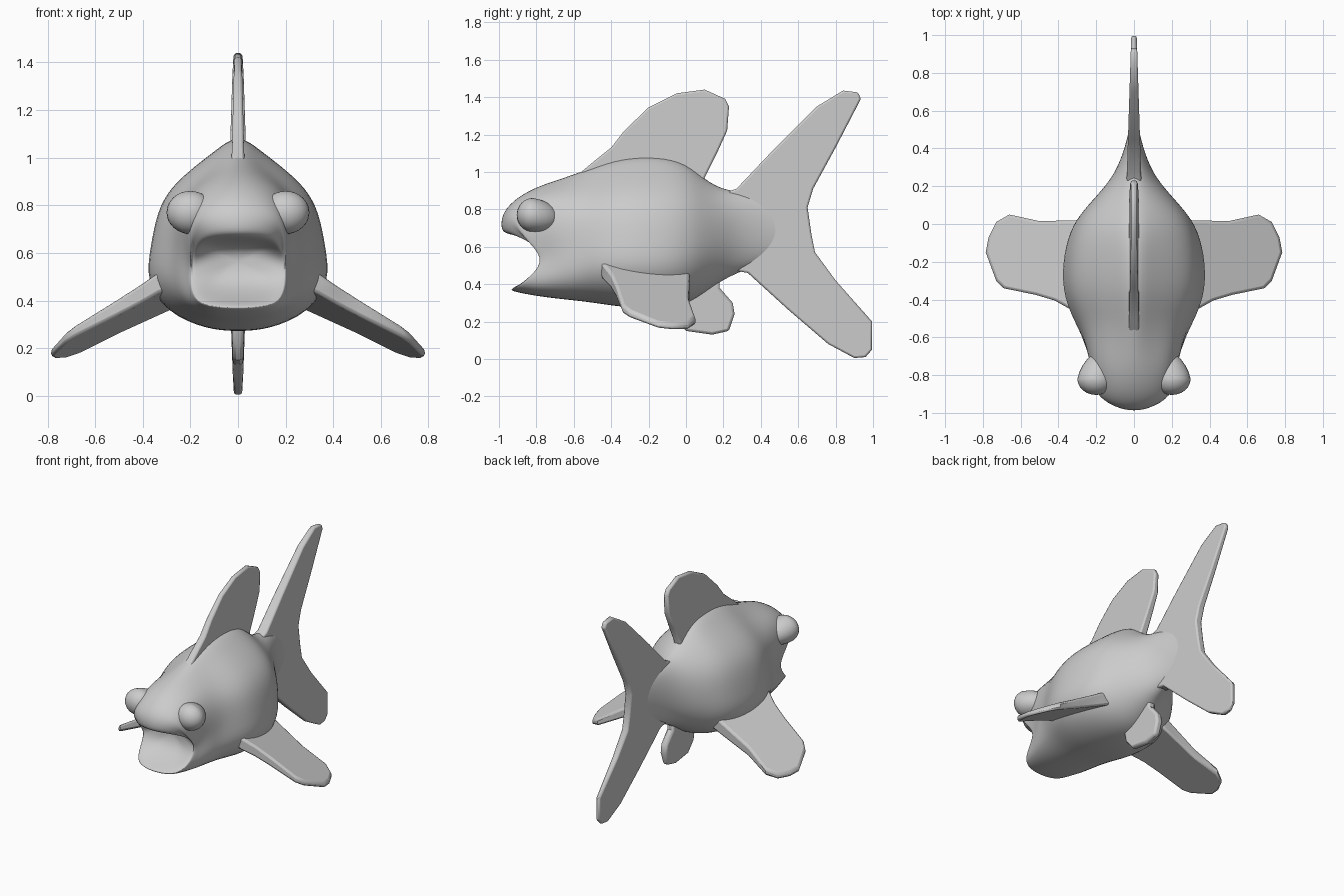
import bpy, bmesh, math
from mathutils import Vector

if "Cube" in bpy.data.objects:
    bpy.data.objects.remove(bpy.data.objects["Cube"])

GREY = (0.6, 0.6, 0.6, 1)
mat = bpy.data.materials.new("fish grey")
mat.use_nodes = True
mat.diffuse_color = GREY
mat.node_tree.nodes["Principled BSDF"].inputs["Base Color"].default_value = GREY


def finish(name, bm, subdiv=0, bevel=0):
    bmesh.ops.recalc_face_normals(bm, faces=bm.faces)
    mesh = bpy.data.meshes.new(name)
    bm.to_mesh(mesh)
    bm.free()
    mesh.materials.append(mat)
    ob = bpy.data.objects.new(name, mesh)
    bpy.context.collection.objects.link(ob)
    if subdiv:
        mod = ob.modifiers.new("smooth", "SUBSURF")
        mod.levels = mod.render_levels = subdiv
    if bevel:
        mod = ob.modifiers.new("rounded_rim", "BEVEL")
        mod.width, mod.segments = bevel, 2
        mod.angle_limit = math.radians(50)
    bpy.ops.object.select_all(action="DESELECT")
    bpy.context.view_layer.objects.active = ob
    ob.select_set(True)
    if subdiv:
        bpy.ops.object.shade_smooth()
    else:
        bpy.ops.object.shade_smooth_by_angle(angle=math.radians(40))


def lookup(table, v):
    """Piecewise linear interpolation."""
    if v <= table[0][0]:
        return table[0][1]
    for (a, fa), (b, fb) in zip(table, table[1:]):
        if v <= b:
            return fa + (fb - fa) * (v - a) / (b - a)
    return table[-1][1]


# Face outline: lower lip, mouth hollow, overhanging snout
FACE = [(.36, -.95), (.40, -.90), (.47, -.82), (.55, -.78), (.62, -.80),
        (.67, -.98), (.74, -1.02), (.80, -.98)]


def face_y(x, z):
    return lookup(FACE, z) + (2.2 if z > .66 else .6) * x * x


# Half cross-sections: peaked back with low flanks, round tail root, boxy head
FLANK = [(0, 1), (.25, .91), (.62, .785), (.88, .65), (.97, .43), (1.03, .25),
         (.78, .09), (.35, .01), (0, 0)]
ROUND = [(math.sin(math.pi * i / 8), .5 + .5 * math.cos(math.pi * i / 8)) for i in range(9)]
BOX = [(0, 1), (.5, .99), (.9, .93), (1.02, .7), (1.02, .45), (1.02, .25),
       (.9, .06), (.5, .01), (0, 0)]


def section(low, high, width, target, mix):
    half = []
    for (ax, az), (bx, bz) in zip(FLANK, target):
        x, z = ax + (bx - ax) * mix, az + (bz - az) * mix
        half.append((x * width, low + z * (high - low)))
    return half + [(-x, z) for x, z in half[-2:0:-1]]


# Body and head: one loft from the tail root to the open mouth
BODY = [(.58, .62, .76, .012, 1), (.45, .53, .86, .035, 1), (.3, .465, .9, .085, 1),
        (.2, .42, .91, .155, .9), (.1, .35, .97, .25, .6), (0, .285, 1.07, .33, .25),
        (-.15, .265, 1.11, .375, 0), (-.35, .275, 1.1, .385, 0), (-.5, .3, 1.045, .325, 0)]
HEAD = [(.3, .315, .985, .28, .3), (.6, .33, .935, .25, .6),
        (.85, .35, .87, .215, .85), (1, .365, .785, .2, 1)]
rings = [[(x, y, z) for x, z in section(*shape, ROUND, mix)] for y, *shape, mix in BODY]
for s, *shape, mix in HEAD:
    rings.append([(x, -.5 + s * (face_y(x, z) + .5), z) for x, z in section(*shape, BOX, mix)])

# Mouth lining: under the snout, over the lips, then into the hollow
MOUTH = [(.19, .375, .70, -1.1), (.185, .385, .67, -1.1), (.175, .405, .655, -.87),
         (.12, .47, .63, -.76), (.03, .55, .58, -.74)]
for width, low, high, front in MOUTH:
    rings.append([(x, max(face_y(x, z), front), z)
                  for x, z in section(low, high, width, BOX, 1)])

bm = bmesh.new()
loops = [[bm.verts.new(p) for p in ring] for ring in rings]
for a, b in zip(loops, loops[1:]):
    for i in range(len(a)):
        j = (i + 1) % len(a)
        bm.faces.new((a[i], a[j], b[j], b[i]))
bm.faces.new(loops[0])
bm.faces.new(loops[-1])
finish("body", bm, subdiv=2)


def plate(name, outline, place, bevel):
    """Closed fin from an outline; place(u, v, side) gives each point."""
    bm = bmesh.new()
    a, b = [[bm.verts.new(place(u, v, s)) for u, v in outline] for s in (-1, 1)]
    for i in range(len(a)):
        j = (i + 1) % len(a)
        bm.faces.new((a[i], a[j], b[j], b[i]))
    bm.faces.new(a)
    bm.faces.new(b)
    finish(name, bm, bevel=bevel)


# Upright fins, outlines in (y, z)
DORSAL = [(-.62, .95), (-.5, 1.05), (-.4, 1.13), (-.33, 1.22), (-.2, 1.345), (-.05, 1.42),
          (.1, 1.44), (.21, 1.39), (.23, 1.35), (.22, 1.22), (.17, 1.11),
          (.1, .97), (.1, .88), (-.3, .9)]
TAIL = [(.17, .875), (.27, .91), (.45, 1.1), (.7, 1.35), (.84, 1.435), (.92, 1.425),
        (.935, 1.39), (.8, 1.13), (.68, .91), (.65, .81), (.67, .67), (.69, .57),
        (.8, .42), (.995, .2), (.995, .05), (.96, .01), (.9, .005), (.76, .08),
        (.55, .26), (.33, .46), (.25, .475), (.17, .52)]
ANAL = [(-.08, .34), (-.06, .22), (0, .15), (.14, .13), (.23, .15), (.26, .24),
        (.25, .3), (.18, .38), (.18, .46), (0, .46)]
plate("dorsal_fin", DORSAL, lambda y, z, s: (s * (.028 - .026 * (z - .95)), y, z), .01)
plate("tail_fin", TAIL, lambda y, z, s: (s * (.04 - .032 * (y - .2)), y, z), .01)
plate("anal_fin", ANAL, lambda y, z, s: (s * (.022 + .02 * (z - .13)), y, z), .014)

# Side fins, outline in (x, y), sloping down and backward
PECTORAL = [(.2, -.46), (.34, -.45), (.42, -.405), (.52, -.375), (.69, -.34), (.73, -.3),
            (.785, -.15), (.77, -.07), (.73, .01), (.66, .05), (.5, .015), (.3, .02), (.2, .02)]


def pectoral(mirror):
    def place(x, y, s):
        mid = .41 - .52 * (x - .35) - .2 * (y + .17)
        return (mirror * x, y, mid + s * (.044 - .06 * (x - .35)))
    return place


for label, m in (("left", 1), ("right", -1)):
    plate(label + "_pectoral_fin", PECTORAL, pectoral(m), .014)
    # Bulging eye that tapers back into the cheek
    bm = bmesh.new()
    bmesh.ops.create_uvsphere(bm, u_segments=24, v_segments=16, radius=1)
    for v in bm.verts:
        x, y, z = v.co
        back = max(y, 0)
        v.co = Vector((m * (.2 + .1 * x - .03 * back), -.82 + .085 * y + .06 * back,
                       .77 + .09 * z - .02 * back))
    finish(label + "_eye", bm)
